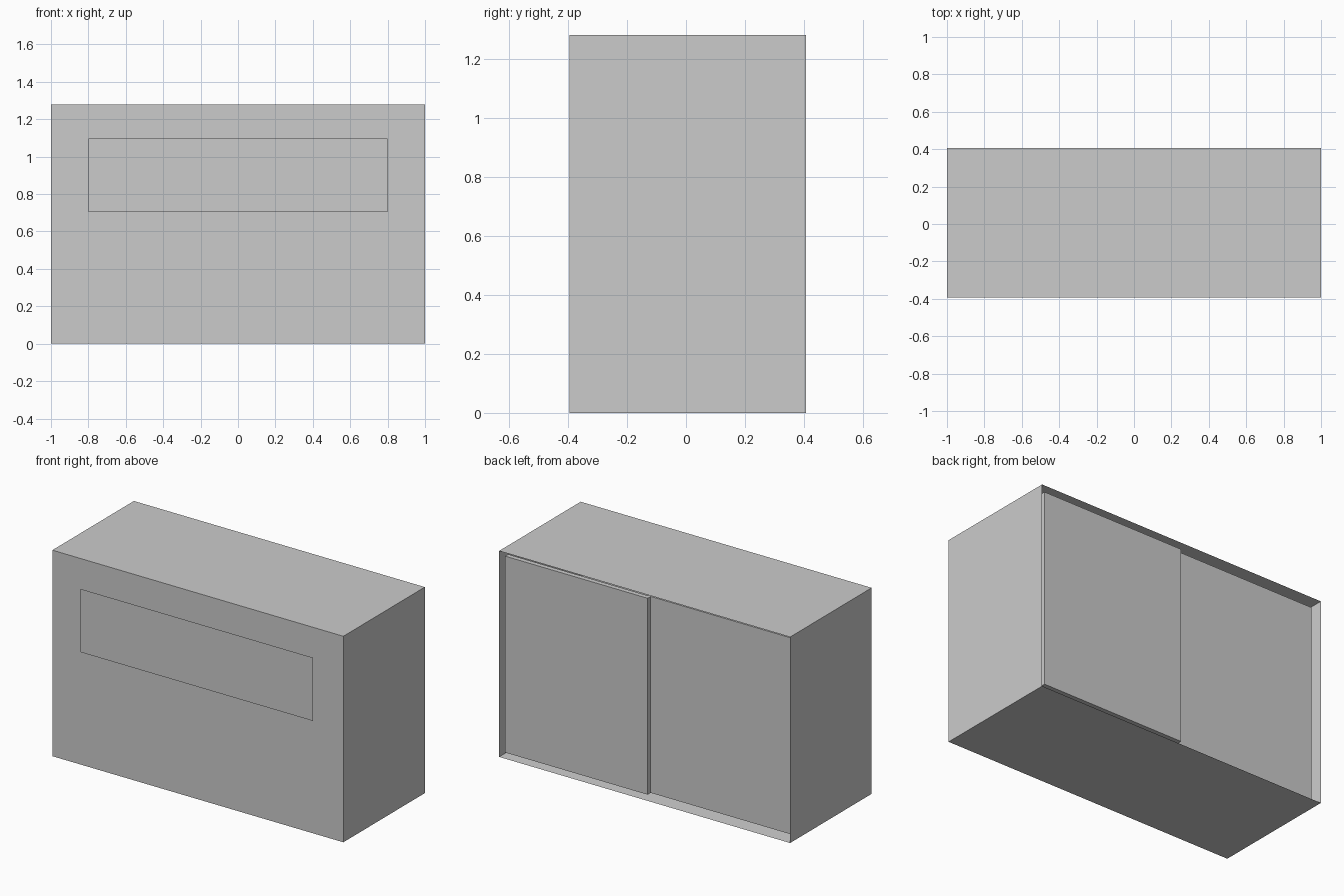
import bpy, bmesh
from mathutils import Vector

if "Cube" in bpy.data.objects:
    bpy.data.objects.remove(bpy.data.objects["Cube"])

W, H, T = 1.0, 1.28, 0.03          # half width, height, board thickness
FRONT, BACK = -0.394, 0.406


def add_object(name, bm):
    mesh = bpy.data.meshes.new(name)
    bm.to_mesh(mesh)
    bm.free()
    obj = bpy.data.objects.new(name, mesh)
    bpy.context.collection.objects.link(obj)
    return obj


def box(name, lo, hi):
    lo, hi = Vector(lo), Vector(hi)
    bm = bmesh.new()
    bmesh.ops.create_cube(bm, size=1)
    bmesh.ops.scale(bm, vec=hi - lo, verts=bm.verts)
    bmesh.ops.translate(bm, vec=(lo + hi) / 2, verts=bm.verts)
    return add_object(name, bm)


# Carcass: one hollow shell, open at the back
bm = bmesh.new()
bmesh.ops.create_cube(bm, size=1)
bmesh.ops.scale(bm, vec=(2 * W, BACK - FRONT, H), verts=bm.verts)
bmesh.ops.translate(bm, vec=(0, (FRONT + BACK) / 2, H / 2), verts=bm.verts)
bm.normal_update()
back = max(bm.faces, key=lambda f: f.normal.y)
bmesh.ops.inset_individual(bm, faces=[back], thickness=T, use_even_offset=True)
bmesh.ops.translate(bm, vec=(0, FRONT + T - BACK, 0), verts=back.verts)
bmesh.ops.recalc_face_normals(bm, faces=bm.faces)
add_object("counter_carcass", bm)

# Two sliding doors on parallel tracks, overlapping at the middle
for name, x0, x1, recess in (("outer_sliding_door", -0.01, W - T, 0.015),
                             ("inner_sliding_door", T - W, 0.01, 0.045)):
    y = BACK - recess
    box(name, (x0, y - 0.03, T), (x1, y, H - T))

# Thin sign panel floating just ahead of the front
bm = bmesh.new()
bm.faces.new([bm.verts.new((x, -0.406, z)) for x, z in
              ((-0.8, 0.705), (0.8, 0.705), (0.8, 1.098), (-0.8, 1.098))])
add_object("front_sign_panel", bm)
